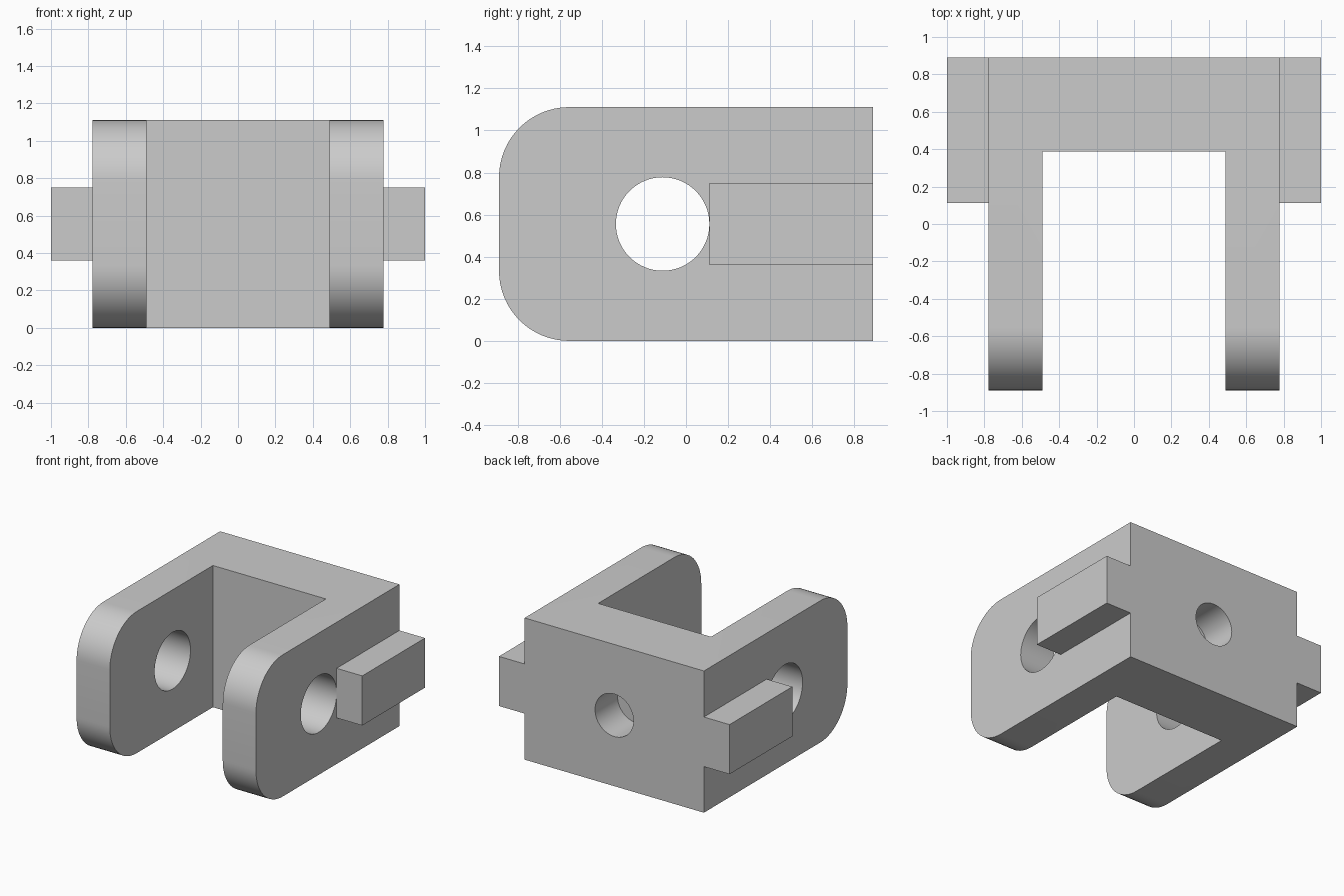
import bpy
import bmesh
import math
from mathutils import Matrix, Vector

cube = bpy.data.objects.get("Cube")
if cube:
    bpy.data.objects.remove(cube, do_unlink=True)

U = 1 / 18                      # base unit of the part
HALF_W, HALF_D, HEIGHT = 14 * U, 16 * U, 20 * U
MID_Z = HEIGHT / 2
CORNER_R = 6 * U

grey = bpy.data.materials.new("plain grey")
grey.use_nodes = True
GREY = (0.6, 0.6, 0.6, 1)
grey.diffuse_color = GREY
grey.node_tree.nodes["Principled BSDF"].inputs["Base Color"].default_value = GREY


def make_object(name, bm):
    bmesh.ops.recalc_face_normals(bm, faces=bm.faces[:])
    mesh = bpy.data.meshes.new(name)
    bm.to_mesh(mesh)
    bm.free()
    mesh.materials.append(grey)
    obj = bpy.data.objects.new(name, mesh)
    bpy.context.collection.objects.link(obj)
    return obj


def box(name, low, high):
    low, high = Vector(low), Vector(high)
    bm = bmesh.new()
    bmesh.ops.create_cube(bm, size=1, matrix=Matrix.Translation((low + high) / 2)
                          @ Matrix.Diagonal((high - low).to_4d()))
    return make_object(name, bm)


def cylinder(name, centre, radius, length, axis):
    turn = Vector(axis).to_track_quat("Z", "Y").to_matrix().to_4x4()
    bm = bmesh.new()
    bmesh.ops.create_cone(bm, cap_ends=True, segments=64, radius1=radius, radius2=radius,
                          depth=length, matrix=Matrix.Translation(centre) @ turn)
    return make_object(name, bm)


def activate(obj):
    bpy.ops.object.select_all(action="DESELECT")
    obj.select_set(True)
    bpy.context.view_layer.objects.active = obj


def cut(obj, cutter):
    cutter.hide_render = True
    mod = obj.modifiers.new("cut", "BOOLEAN")
    mod.operation = "DIFFERENCE"
    mod.solver = "EXACT"
    mod.object = cutter
    activate(obj)
    bpy.ops.object.modifier_apply(modifier=mod.name)
    bpy.data.objects.remove(cutter, do_unlink=True)


# Side profile with two rounded front corners, extruded across the width
profile = [(HALF_D, 0), (HALF_D, HEIGHT)]
for cz, start in ((HEIGHT - CORNER_R, 90), (CORNER_R, 180)):
    for i in range(17):
        a = math.radians(start + 90 * i / 16)
        profile.append((-HALF_D + CORNER_R + CORNER_R * math.cos(a),
                        cz + CORNER_R * math.sin(a)))
bm = bmesh.new()
side = bm.faces.new([bm.verts.new((-HALF_W, y, z)) for y, z in profile])
swept = bmesh.ops.extrude_face_region(bm, geom=[side])
bmesh.ops.translate(bm, vec=(2 * HALF_W, 0, 0),
                    verts=[v for v in swept["geom"] if isinstance(v, bmesh.types.BMVert)])
bracket = make_object("fork_bracket", bm)

# Slot between the arms, cross hole through both arms, blind hole in the back
cut(bracket, box("slot_cutter", (-0.49, -2, -1), (0.49, 7 * U, 2)))
cut(bracket, cylinder("arm_hole_cutter", (0, -2 * U, MID_Z), 4 * U, 3, (1, 0, 0)))
cut(bracket, cylinder("back_hole_cutter", (0, HALF_D, MID_Z), 3 * U, 10 * U, (0, 1, 0)))
activate(bracket)
bpy.ops.object.shade_smooth_by_angle(angle=math.radians(30))

# Side rails
for name, x0, x1 in (("left_rail", HALF_W, 1), ("right_rail", -1, -HALF_W)):
    box(name, (x0, 2 * U, MID_Z - 3.5 * U), (x1, HALF_D, MID_Z + 3.5 * U))
